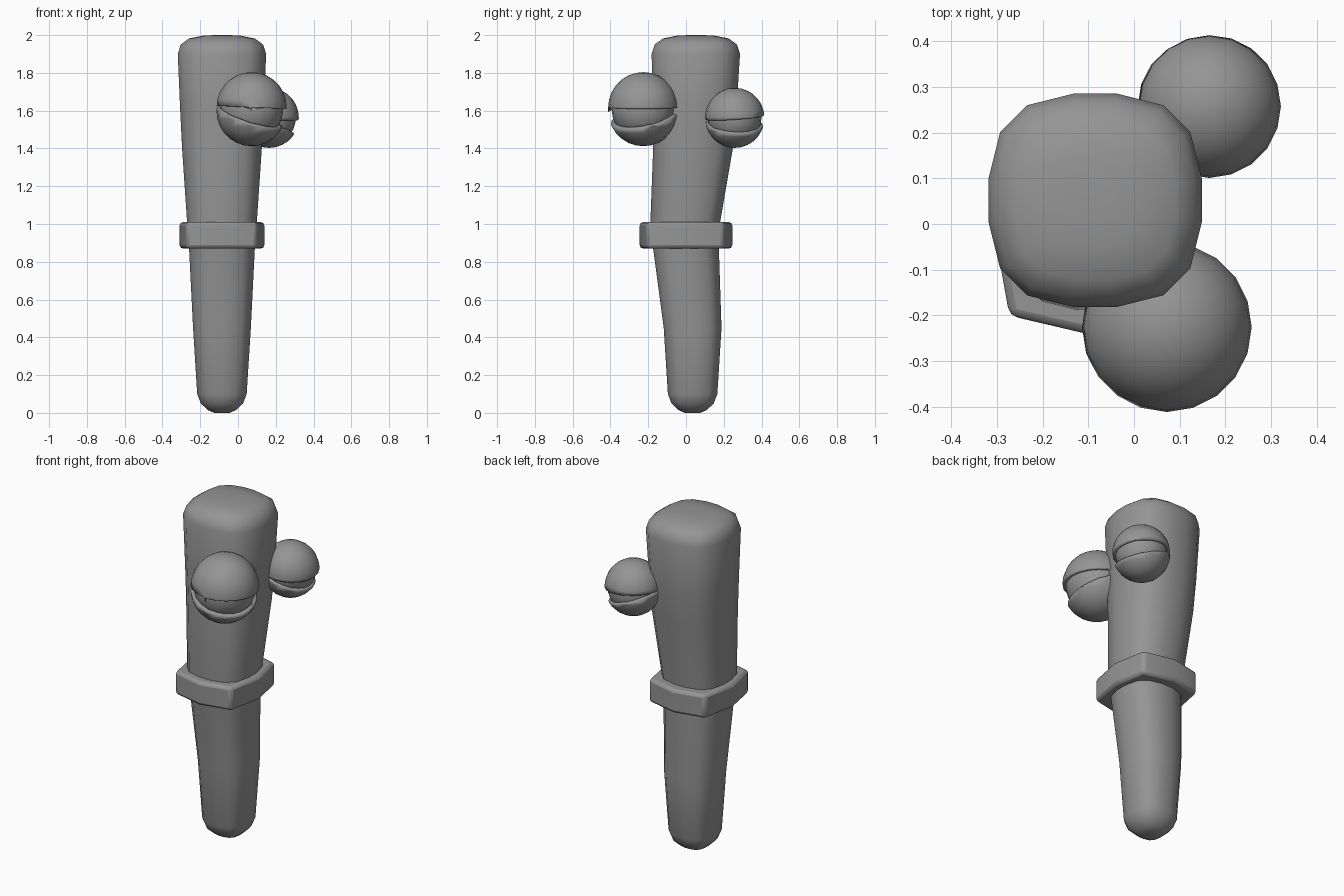
import bpy, bmesh
from mathutils import Vector

cube = bpy.data.objects.get("Cube")
if cube:
    bpy.data.objects.remove(cube, do_unlink=True)

GREY = (0.3, 0.3, 0.3, 1)
grey = bpy.data.materials.new("plain grey")
grey.use_nodes = True
grey.diffuse_color = GREY
grey.node_tree.nodes["Principled BSDF"].inputs["Base Color"].default_value = GREY


def finish(name, bm, angle):
    """Turn a bmesh into a shaded, coloured object."""
    bmesh.ops.recalc_face_normals(bm, faces=bm.faces)
    mesh = bpy.data.meshes.new(name)
    bm.to_mesh(mesh)
    bm.free()
    obj = bpy.data.objects.new(name, mesh)
    bpy.context.collection.objects.link(obj)
    mesh.materials.append(grey)
    bpy.ops.object.select_all(action='DESELECT')
    obj.select_set(True)
    bpy.context.view_layer.objects.active = obj
    bpy.ops.object.shade_smooth_by_angle(angle=angle)
    return obj


def loft(outline, sections):
    """Skin a unit outline through (z, cx, cy, half x, half y) sections."""
    bm = bmesh.new()
    rings = [[bm.verts.new((cx + x * hx, cy + y * hy, z)) for x, y in outline]
             for z, cx, cy, hx, hy in sections]
    n = len(outline)
    for low, high in zip(rings, rings[1:]):
        for i in range(n):
            j = (i + 1) % n
            bm.faces.new((low[i], low[j], high[j], high[i]))
    bm.faces.new(rings[0][::-1])
    bm.faces.new(rings[-1])
    return bm


def four_way(points):
    """Repeat one quadrant of an outline by quarter turns."""
    out = []
    for _ in range(4):
        out += points
        points = [(-y, x) for x, y in points]
    return out


# Leaning, tapered post with rounded ends
AXIS = -0.085
rounded_square = four_way([(1, 0.2), (0.89, 0.64), (0.64, 0.89), (0.2, 1)])
post = [(0, 0.035, 0.04), (0.015, 0.035, 0.075), (0.05, 0.035, 0.112),
        (0.1, 0.035, 0.131), (0.45, 0.035, 0.153), (0.87, 0, 0.174),
        (1.0, -0.005, 0.184), (1.4, 0.037, 0.211), (1.6, 0.046, 0.221),
        (1.9, 0.052, 0.234), (1.95, 0.052, 0.218), (1.982, 0.052, 0.175),
        (1.997, 0.052, 0.1), (2.0, 0.052, 0.04)]
finish("post", loft(rounded_square, [(z, AXIS, cy, h, h) for z, cy, h in post]), 0.7)

# Collar with bulging sides around the middle
bulged_square = four_way([(1, 0), (0.84, 0.82)])
collar = finish("collar", loft(bulged_square, [(z, AXIS, 0, 0.224, 0.245)
                                               for z in (0.87, 1.01)]), 0.5)
bevel = collar.modifiers.new("soft edges", 'BEVEL')
bevel.width = 0.018
bevel.segments = 2
bevel.limit_method = 'ANGLE'
bevel.angle_limit = 0.6


def ball(center, radius):
    bm = bmesh.new()
    bmesh.ops.create_uvsphere(bm, u_segments=20, v_segments=14, radius=radius)
    bmesh.ops.translate(bm, verts=bm.verts, vec=center)
    return bm


def lid(name, center, radius, plane_point, normal):
    """Half shell on the side of the plane that the normal points to."""
    bm = ball(center, radius)
    bmesh.ops.bisect_plane(bm, geom=bm.verts[:] + bm.edges[:] + bm.faces[:],
                           plane_co=plane_point, plane_no=normal, clear_inner=True)
    obj = finish(name, bm, 0.7)
    shell = obj.modifiers.new("thickness", 'SOLIDIFY')
    shell.thickness = 0.13 * radius
    shell.offset = -1


def eye(side, center, radius, lift, upper_slope, lower_slope):
    """Eyeball between two tilted lids; slopes are the lid edge rise in x and y."""
    c = Vector(center)
    up = Vector((0, 0, lift))
    finish(side + "_eyeball", ball(c, radius * 0.9), 0.7)
    ux, uy = upper_slope
    lid(side + "_upper_lid", c + up, radius, c + up, Vector((-ux, -uy, 1)))
    lx, ly = lower_slope
    lid(side + "_lower_lid", c - up, radius, c - Vector((0, 0, 0.25 * radius)),
        Vector((lx, ly, -1)))


eye("front", (0.072, -0.226, 1.608), 0.186, 0.01, (-0.05, 0), (-0.33, 0.2))
eye("back", (0.165, 0.258, 1.562), 0.157, 0.002, (-0.08, 0.07), (-0.33, -0.06))
